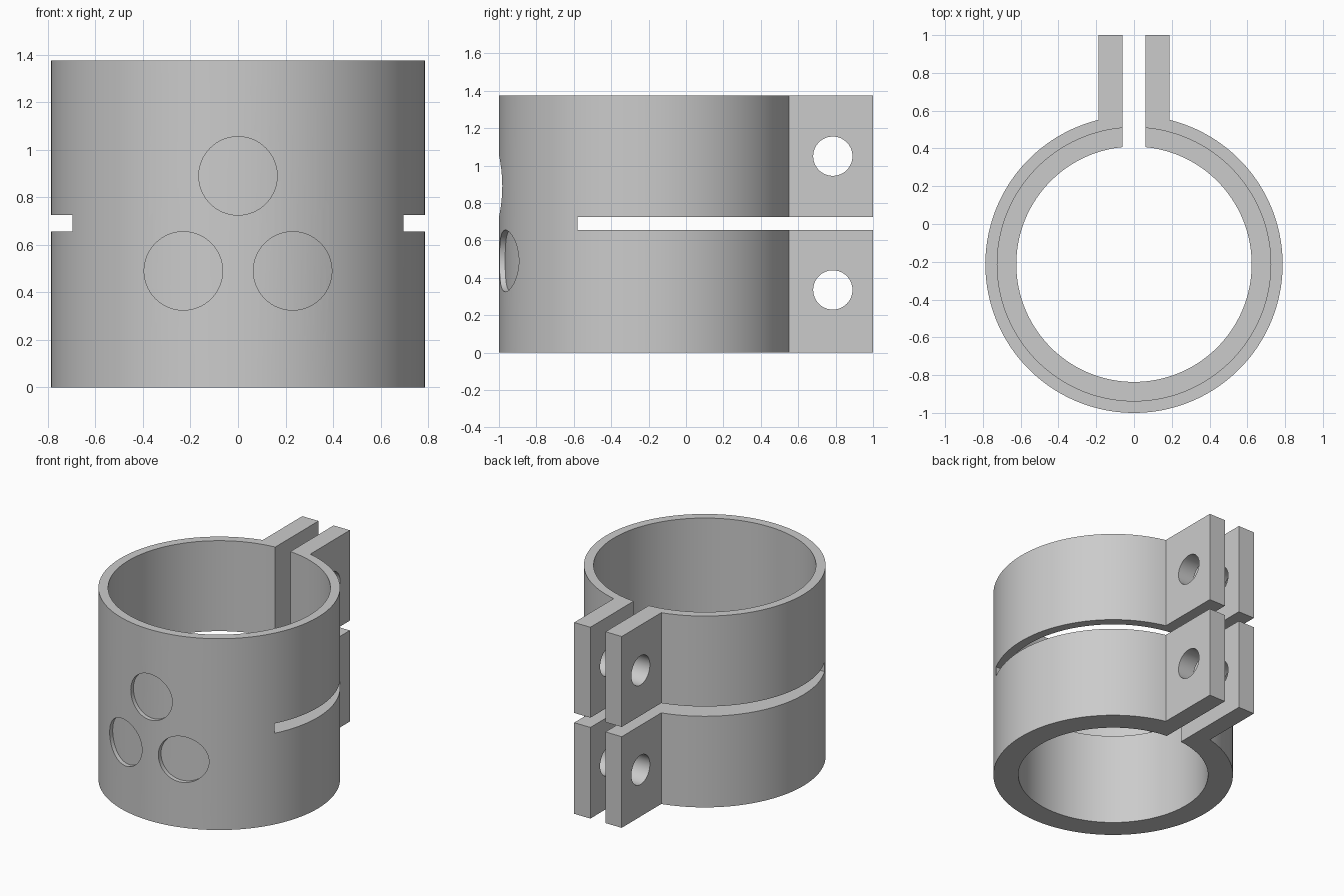
import bpy
import math

if "Cube" in bpy.data.objects:
    bpy.data.objects.remove(bpy.data.objects["Cube"])

H = 1.375                 # total height
CY = -0.213               # collar axis in y
R_OUT, R_TOP, R_LOW = 0.787, 0.724, 0.623
SLOT_LO, SLOT_HI = 0.655, 0.725
SEG = 160


def cylinder(name, r, start, end, x=0, y=CY, z=0, axis='Z', seg=SEG):
    """Cylinder from start to end along an axis."""
    mid = (start + end) / 2
    loc = {'X': (mid, y, z), 'Y': (x, mid, z), 'Z': (x, y, mid)}[axis]
    rot = {'X': (0, math.pi / 2, 0), 'Y': (math.pi / 2, 0, 0), 'Z': (0, 0, 0)}[axis]
    bpy.ops.mesh.primitive_cylinder_add(vertices=seg, radius=r, depth=end - start,
                                        location=loc, rotation=rot)
    ob = bpy.context.object
    ob.name = name
    return ob


def box(name, x0, x1, y0, y1, z0, z1):
    bpy.ops.mesh.primitive_cube_add(size=1, location=((x0 + x1) / 2, (y0 + y1) / 2, (z0 + z1) / 2))
    ob = bpy.context.object
    ob.name = name
    ob.scale = (x1 - x0, y1 - y0, z1 - z0)
    bpy.ops.object.transform_apply(location=False, rotation=False, scale=True)
    return ob


def combine(target, tool, operation):
    """Apply a boolean and discard the tool."""
    tool.hide_render = True
    mod = target.modifiers.new("cut", 'BOOLEAN')
    mod.operation, mod.object, mod.solver = operation, tool, 'EXACT'
    bpy.ops.object.select_all(action='DESELECT')
    bpy.context.view_layer.objects.active = target
    target.select_set(True)
    bpy.ops.object.modifier_apply(modifier=mod.name)
    bpy.data.objects.remove(tool, do_unlink=True)


# Collar body with the clamping ears at the back
collar = cylinder("clamp_collar", R_OUT, 0, H)
combine(collar, box("ears", -0.189, 0.189, 0.2, 1.0, 0, H), 'UNION')

# Stepped bore: narrow below, wide above
combine(collar, cylinder("low_bore", R_LOW, -0.2, H + 0.2), 'DIFFERENCE')
combine(collar, cylinder("top_bore", R_TOP, SLOT_LO, H + 0.2), 'DIFFERENCE')

# Gap between the ears, and the slot dividing the two clamps
combine(collar, box("ear_gap", -0.06, 0.06, 0.1, 1.2, -0.2, H + 0.2), 'DIFFERENCE')
combine(collar, box("clamp_slot", -1, 1, -0.58, 1.2, SLOT_LO, SLOT_HI), 'DIFFERENCE')

# Bolt holes through the ears
for z in (0.335, 1.05):
    combine(collar, cylinder("bolt_hole", 0.105, -0.5, 0.5, y=0.785, z=z, axis='X', seg=64), 'DIFFERENCE')

# Shallow round pockets on the front, with floors following the curve
for x, z in ((0, 0.89), (-0.23, 0.49), (0.23, 0.49)):
    pocket = cylinder("pocket", 0.165, -1.2, -0.6, x=x, z=z, axis='Y', seg=64)
    combine(pocket, cylinder("pocket_floor", 0.757, -0.2, H + 0.2), 'DIFFERENCE')
    combine(collar, pocket, 'DIFFERENCE')

# Plain grey finish
grey = bpy.data.materials.new("light_grey")
grey.diffuse_color = (0.6, 0.6, 0.6, 1)
grey.use_nodes = True
grey.node_tree.nodes["Principled BSDF"].inputs["Base Color"].default_value = grey.diffuse_color
collar.data.materials.clear()
collar.data.materials.append(grey)
for p in collar.data.polygons:
    p.material_index = 0
bpy.ops.object.shade_smooth_by_angle(angle=math.radians(30))
